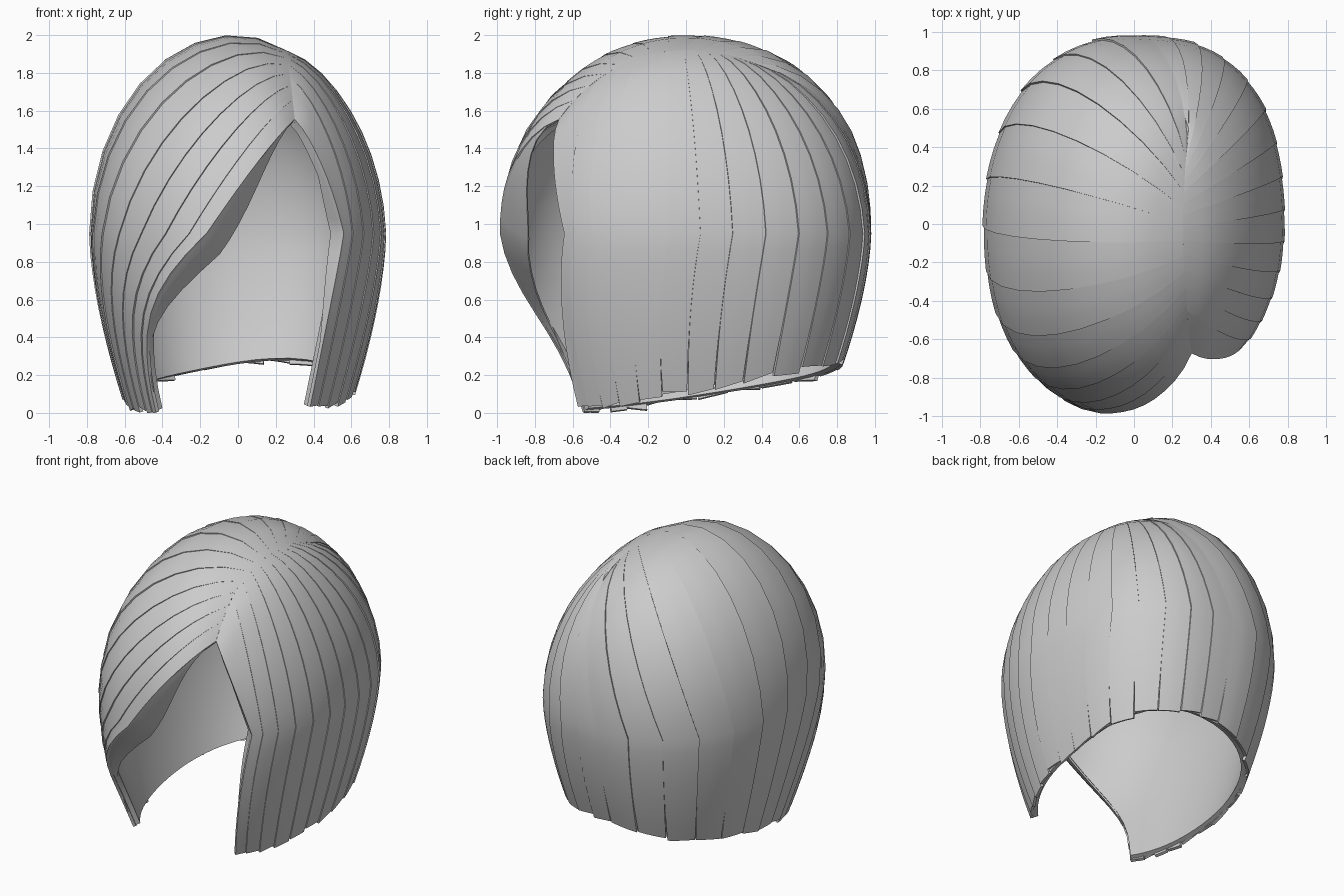
import bpy, bmesh, math, random
from mathutils import Vector

random.seed(4)
if "Cube" in bpy.data.objects:
    bpy.data.objects.remove(bpy.data.objects["Cube"], do_unlink=True)

WIDTH, DEPTH, MID, DOME = 0.78, 0.98, 0.95, 1.05   # head ellipsoid
ROWS = 18

hair = bpy.data.materials.new("hair_grey")
hair.use_nodes = True
GREY = (0.6, 0.6, 0.6, 1)
hair.diffuse_color = GREY
hair.node_tree.nodes["Principled BSDF"].inputs["Base Color"].default_value = GREY


def corner_bulge(x, y):
    """Extra fullness on the diagonals, strongest at the back left."""
    if y > 0:
        gain = 0.07 if x > 0 else 0.025
    else:
        gain = -0.01 if x > 0 else 0.04
    return gain * 4 * x * x * y * y


def strand_point(side, s, t, lift=0.0, hem=0.0):
    """Point on a strand: s runs front to back, t runs parting to hem."""
    # start on the parting line
    py = -0.69 + 1.12 * s
    px = (0.26 + 0.1 * py * py) / WIDTH
    py /= DEPTH
    start = Vector((px, py, math.sqrt(1 - px * px - py * py)))
    # angles at the widest level and at the hem
    roll = 0
    if side == "right":
        u = s ** 1.25
        a_mid = 258 - 168 * u
        a_end = a_mid - 33 * (1 - u) ** 3
        # the fringe stands proud just below the widest level
        lift += 0.042 * math.exp(-u / 0.12) * math.exp(-((t - 0.67) / 0.16) ** 2)
    else:
        u = s * s
        a_mid = -44 + 134 * u
        a_end = a_mid - 6 * (1 - u)
        # the front edge of the curtain sits back a little
        roll = 0.035 * math.exp(-u / 0.05) * math.sin(math.pi * t)
    a_mid, a_end = math.radians(a_mid), math.radians(a_end)
    # shallow groove along the parting
    lift -= 0.02 * math.exp(-(t / 0.05) ** 2)
    if t < 0.5:
        d = start.slerp(Vector((math.cos(a_mid), math.sin(a_mid), 0)), t * 2)
        # flatter crown on the short side of the parting, fuller at the back
        full = 0.12 * (max(0, d.y) * d.z) ** 2 - 0.08 * max(0, d.x - 0.35) * d.z
        d *= 1 + lift + full + corner_bulge(d.x, d.y)
        return Vector((d.x * WIDTH, d.y * DEPTH + roll, MID + d.z * DOME))
    v = t * 2 - 1
    cos_e, sin_e = math.cos(a_end), math.sin(a_end)
    corner = max(0, math.cos(a_end - math.pi / 3)) ** 4
    z_end = 0.085 + 0.02 * cos_e + 0.11 * sin_e + 0.02 * sin_e ** 2 + 0.06 * corner
    z = max(0, MID + (z_end + hem - MID) * v)
    a = a_end + (a_mid - a_end) * (1 - v) ** 2.2
    x, y = math.cos(a), math.sin(a)
    w = 1 - 0.25 * ((MID - z) / MID) ** 1.6
    w *= 1 + lift + corner_bulge(x, y)
    return Vector((x * WIDTH * w, y * DEPTH * w + roll, z))


def make_object(name, grids, thickness):
    """Join point grids into one sheet, thicken it inward, shade it."""
    bm = bmesh.new()
    for grid in grids:
        cols = [[bm.verts.new(p) for p in col] for col in grid]
        for a, b in zip(cols, cols[1:]):
            for i in range(len(a) - 1):
                bm.faces.new((a[i], a[i + 1], b[i + 1], b[i]))
    bmesh.ops.remove_doubles(bm, verts=bm.verts, dist=0.0005)
    bm.normal_update()
    core = Vector((0, 0, 0.9))
    for f in bm.faces:
        if f.normal.dot(f.calc_center_median() - core) < 0:
            f.normal_flip()
    mesh = bpy.data.meshes.new(name)
    bm.to_mesh(mesh)
    bm.free()
    mesh.materials.append(hair)
    obj = bpy.data.objects.new(name, mesh)
    bpy.context.collection.objects.link(obj)
    bpy.ops.object.select_all(action="DESELECT")
    obj.select_set(True)
    bpy.context.view_layer.objects.active = obj
    solid = obj.modifiers.new("thickness", "SOLIDIFY")
    solid.thickness = thickness
    solid.offset = -1
    bpy.ops.object.modifier_apply(modifier=solid.name)
    bpy.ops.object.shade_smooth_by_angle(angle=math.radians(35))


steps = [i / ROWS for i in range(ROWS + 1)]

# Smooth inner cap covering both sides of the parting
cap = [[[strand_point(side, k / 32, t, -0.018, 0.01) for t in steps]
        for k in range(33)] for side in ("right", "left")]
make_object("inner_cap", cap, 0.035)

# Slightly overlapping locks, narrower toward the face
for side, count, spread in (("right", 13, 1.0), ("left", 14, 0.6)):
    edges = [(j / count) ** spread for j in range(count + 1)]
    for j in range(count):
        s0, s1 = edges[j], edges[j + 1]
        hem = random.uniform(-0.02, 0.012)
        slant = random.uniform(-0.01, 0.01)
        raised = random.uniform(0.006, 0.011)
        grid = []
        for c in range(4):
            col = []
            for t in steps:
                taper = 1 - 0.04 * max(0, t - 0.8) / 0.2
                f = 0.5 + (c / 3 - 0.5) * taper
                lift = raised * (1 - c / 3) * min(1, t / 0.25)
                col.append(strand_point(side, s0 + (s1 - s0) * f, t,
                                        lift, hem + slant * (c - 1.5)))
            grid.append(col)
        make_object(f"{side}_lock_{j + 1:02d}", [grid], 0.02)

# Folded undersides of the sweeping fringe and of the curtain edge
for name, side, shift in (("fringe_fold", "right", (0.07, 0.14, -0.11)),
                          ("curtain_fold", "left", (-0.065, 0.05, 0.0))):
    fold = []
    for c in range(5):
        f = c / 4
        offset = Vector((shift[0] * f, shift[1] * f, shift[2] * f ** 0.7))
        fold.append([strand_point(side, 0, t, -0.002)
                     + offset * math.sin(math.pi * min(1, t * 1.05)) ** 2
                     for t in steps])
    make_object(name, [fold], 0.01)
